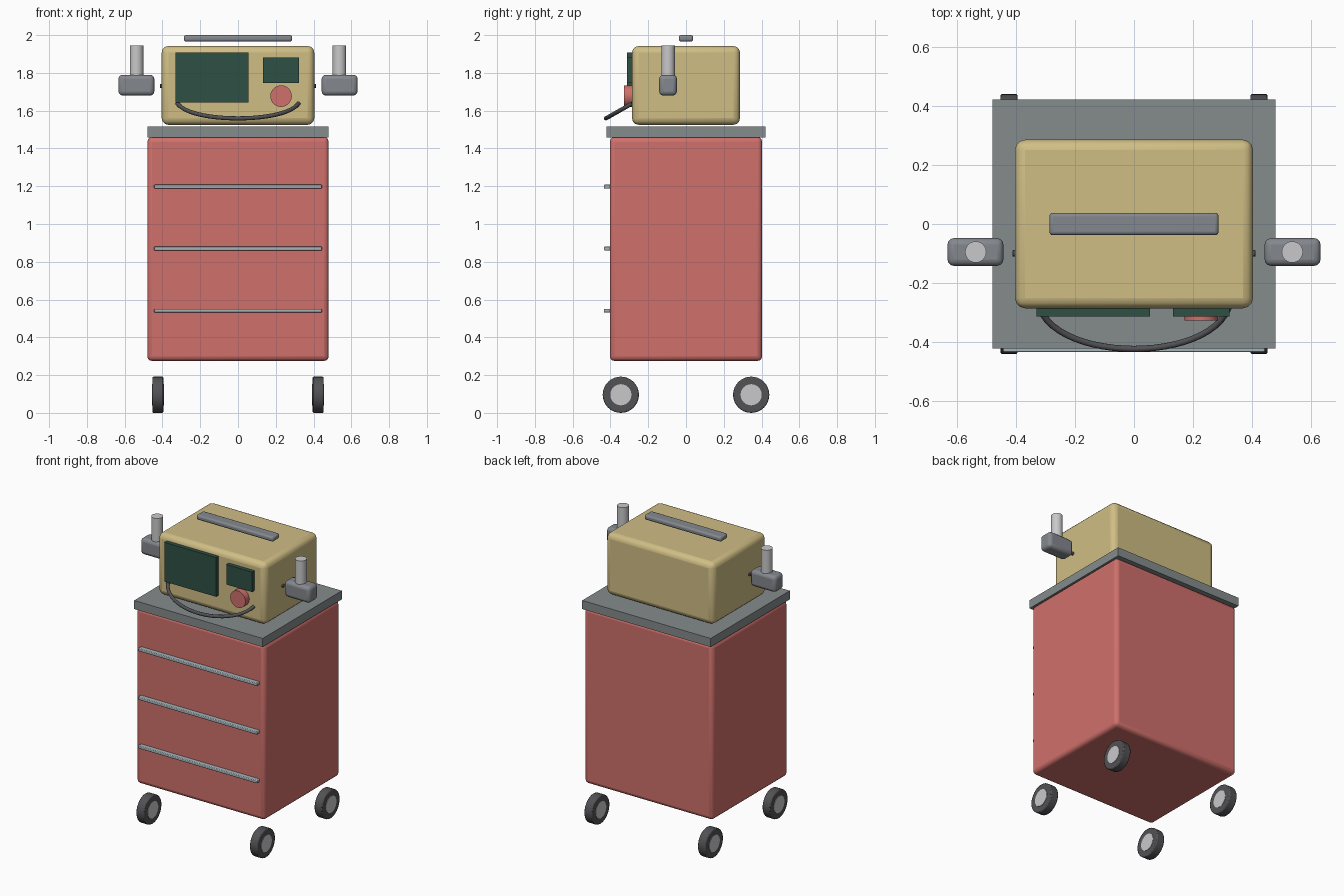
import bpy, math
from mathutils import Vector

if "Cube" in bpy.data.objects:
    bpy.data.objects.remove(bpy.data.objects["Cube"])


def material(name, r, g, b):
    m = bpy.data.materials.new(name)
    lin = [((c / 255 + 0.055) / 1.055) ** 2.4 for c in (r, g, b)]
    m.diffuse_color = (*lin, 1)
    m.use_nodes = True
    m.node_tree.nodes["Principled BSDF"].inputs["Base Color"].default_value = m.diffuse_color
    return m


RED = material("red paint", 207, 112, 107)
TAN = material("tan casing", 208, 190, 133)
TOP = material("worktop grey", 133, 139, 140)
GREY = material("handle grey", 132, 136, 142)
RAIL = material("pale steel", 166, 180, 185)
RUBBER = material("dark rubber", 82, 82, 85)
LIGHT = material("light grey", 201, 201, 203)
GREEN = material("screen green", 46, 80, 67)


def finish(ob, name, mat, bevel=0, segments=3):
    ob.name = name
    ob.data.materials.append(mat)
    if bevel:
        mod = ob.modifiers.new("rounded edges", "BEVEL")
        mod.width = bevel
        mod.segments = segments
        mod.limit_method = "ANGLE"
        mod.angle_limit = math.radians(40)
    bpy.ops.object.shade_smooth_by_angle(angle=math.radians(35))
    return ob


def box(name, mat, x, y, z, bevel=0, segments=3):
    """Box from (min, max) pairs."""
    lo, hi = Vector((x[0], y[0], z[0])), Vector((x[1], y[1], z[1]))
    bpy.ops.mesh.primitive_cube_add(size=1, location=(lo + hi) / 2)
    ob = bpy.context.object
    ob.scale = hi - lo
    bpy.ops.object.transform_apply(location=False, rotation=False, scale=True)
    return finish(ob, name, mat, bevel, segments)


def cylinder(name, mat, centre, radius, depth, axis="Z", bevel=0):
    rot = {"X": (0, math.pi / 2, 0), "Y": (math.pi / 2, 0, 0), "Z": (0, 0, 0)}[axis]
    bpy.ops.mesh.primitive_cylinder_add(vertices=32, radius=radius, depth=depth,
                                        location=centre, rotation=rot)
    return finish(bpy.context.object, name, mat, bevel, 2)


# Cabinet, worktop and drawer rails
box("cabinet", RED, (-0.48, 0.48), (-0.403, 0.403), (0.275, 1.46), 0.025)
box("worktop", TOP, (-0.48, 0.48), (-0.422, 0.422), (1.458, 1.516))
for i, z in enumerate((0.541, 0.87, 1.198)):
    box(f"drawer_rail_{i + 1}", RAIL, (-0.444, 0.444), (-0.434, -0.40),
        (z - 0.01, z + 0.01), 0.004, 2)

# Wheels with a hub visible on both faces
for sx in (-1, 1):
    for sy in (-1, 1):
        c = (sx * 0.424, sy * 0.345, 0.096)
        cylinder("wheel", RUBBER, c, 0.096, 0.058, "X", 0.006)
        cylinder("wheel_hub", LIGHT, c, 0.056, 0.062, "X")

# Instrument casing with top handle
box("casing", TAN, (-0.404, 0.404), (-0.286, 0.286), (1.525, 1.942), 0.035)
box("top_handle", GREY, (-0.287, 0.287), (-0.038, 0.038), (1.966, 2.0), 0.012)

# Front panel
box("main_screen", GREEN, (-0.33, 0.055), (-0.313, -0.28), (1.642, 1.907))
box("small_screen", GREEN, (0.132, 0.324), (-0.313, -0.28), (1.746, 1.881))
cylinder("dial", RED, (0.228, -0.305, 1.677), 0.057, 0.045, "Y")

# Drooping front cable
curve = bpy.data.curves.new("front_cable", "CURVE")
curve.dimensions = "3D"
curve.bevel_depth = 0.011
curve.bevel_resolution = 3
curve.resolution_u = 24
curve.use_fill_caps = True
spline = curve.splines.new("BEZIER")
spline.bezier_points.add(1)
for p, s in zip(spline.bezier_points, (-1, 1)):
    p.handle_left_type = p.handle_right_type = "FREE"
    p.co = (s * 0.32, -0.285, 1.638)
    p.handle_left = p.handle_right = (s * 0.25, -0.47, 1.533)
cable = bpy.data.objects.new("front_cable", curve)
bpy.context.collection.objects.link(cable)
curve.materials.append(RUBBER)

# Side paddles with upright grips, and their cable sockets
for s in (-1, 1):
    box("paddle", GREY, sorted((s * 0.443, s * 0.633)), (-0.142, -0.048),
        (1.68, 1.79), 0.022)
    cylinder("paddle_grip", LIGHT, (s * 0.537, -0.095, 1.865), 0.036, 0.162)
    cylinder("cable_socket", RUBBER, (s * 0.405, -0.1, 1.73), 0.011, 0.016, "X", 0.003)
